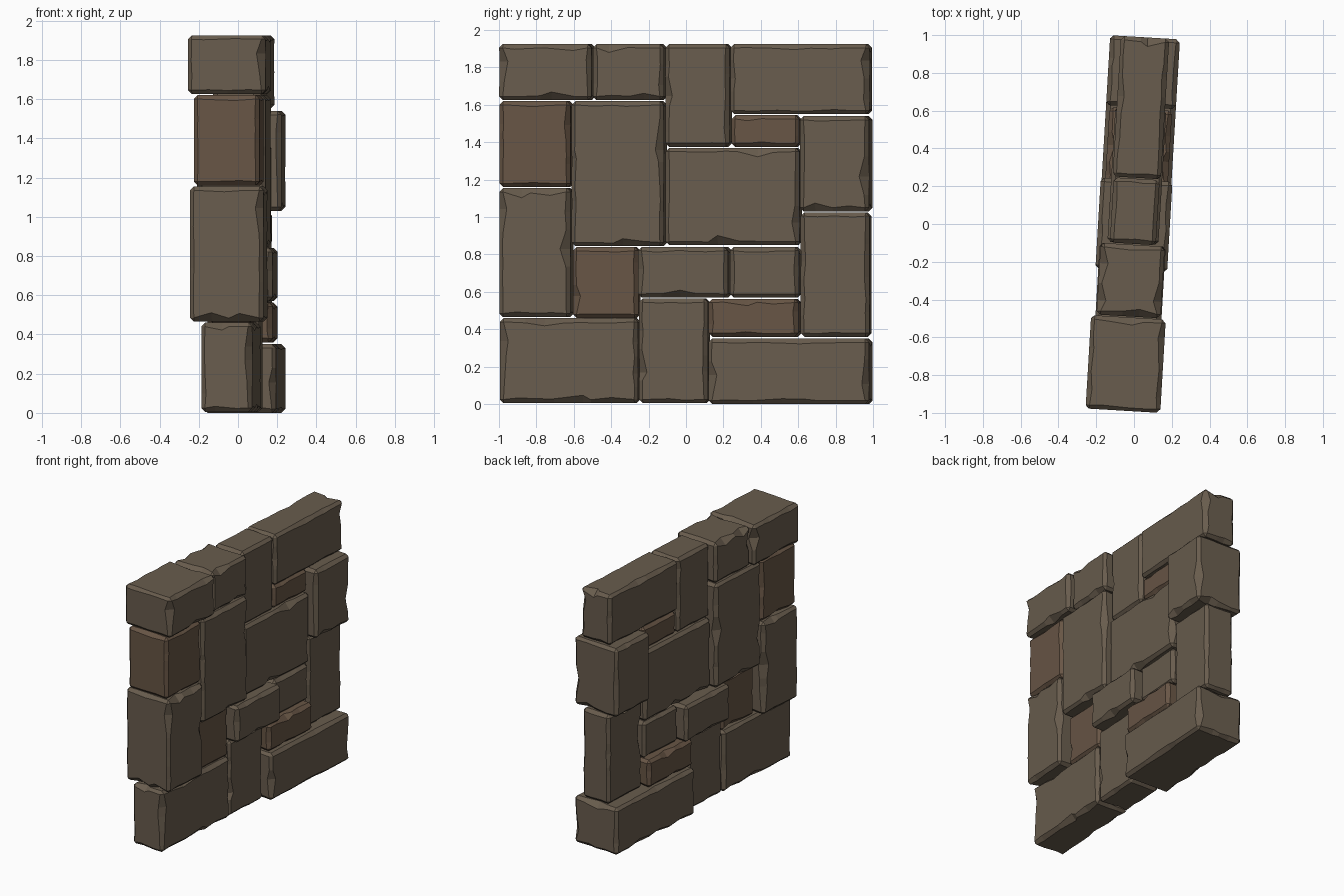
import bpy, random, math
from mathutils import Vector

if "Cube" in bpy.data.objects:
    bpy.data.objects.remove(bpy.data.objects["Cube"])

random.seed(11)
TURN = math.radians(-3.4)
BEVEL = 0.02


def material(name, rgb):
    m = bpy.data.materials.new(name)
    m.diffuse_color = (*rgb, 1)
    m.use_nodes = True
    m.node_tree.nodes["Principled BSDF"].inputs["Base Color"].default_value = m.diffuse_color
    return m


GREY = material("stone", (0.14, 0.108, 0.075))
BROWN = material("brown_stone", (0.138, 0.092, 0.06))


def chip():
    # mostly slight wear, now and then a deep notch
    return random.uniform(0.015, 0.032) if random.random() < 0.13 else random.uniform(-0.004, 0.009)


def stone(name, depth, y0, y1, z0, z1, mat=GREY):
    """Chamfered block whose chamfers are chipped; the six main faces stay flat."""
    half = (depth, (y1 - y0) / 2, (z1 - z0) / 2)
    mid = Vector((0, (y0 + y1) / 2, (z0 + z1) / 2))
    verts, faces, corner, lines = [], [], {}, {}

    def add(co):
        verts.append(Vector(co) + mid)
        return len(verts) - 1

    signs = [(a, b, c) for a in (-1, 1) for b in (-1, 1) for c in (-1, 1)]
    for s in signs:
        for f in range(3):
            corner[f, s] = add([s[i] * (half[i] - (0 if i == f else BEVEL)) for i in range(3)])
        faces.append([corner[f, s] for f in range(3)])

    # twelve chamfer strips, each bounded by one line on either main face
    for k in range(3):
        i, j = (k + 1) % 3, (k + 2) % 3
        for si in (-1, 1):
            for sj in (-1, 1):
                span = half[k] - BEVEL
                n = max(3, min(7, round(span * 2 / 0.09)))
                ts = [-1 + 2 * (q + random.uniform(-0.35, 0.35)) / n for q in range(1, n)]
                cuts = [chip() for _ in ts]
                pair = []
                for f, o, sf, so in ((i, j, si, sj), (j, i, sj, si)):
                    ends = []
                    for sk in (-1, 1):
                        s = [0, 0, 0]
                        s[k], s[f], s[o] = sk, sf, so
                        ends.append(corner[f, tuple(s)])
                    line = [ends[0]]
                    for t, c in zip(ts, cuts):
                        co = [0, 0, 0]
                        co[k], co[f] = t * span, sf * half[f]
                        co[o] = so * (half[o] - BEVEL - c * random.uniform(0.6, 1.2))
                        line.append(add(co))
                    line.append(ends[1])
                    lines[f, sf, o, so] = line
                    pair.append(line)
                a, b = pair
                for q in range(len(a) - 1):
                    quad = [a[q], a[q + 1], b[q + 1], b[q]]
                    faces.append(quad)

    # main faces close the four lines around them
    for f in range(3):
        p, q = (f + 1) % 3, (f + 2) % 3
        for s in (-1, 1):
            ring = (lines[f, s, q, -1][:-1] + lines[f, s, p, 1][:-1]
                    + lines[f, s, q, 1][:0:-1] + lines[f, s, p, -1][:0:-1])
            faces.append(ring)

    # turn every face outward
    for n, f in enumerate(faces):
        c = sum((verts[v] for v in f), Vector()) / len(f) - mid
        area = Vector()
        for q in range(len(f)):
            area += (verts[f[q]] - mid).cross(verts[f[(q + 1) % len(f)]] - mid)
        if area.dot(c) < 0:
            faces[n] = f[::-1]

    me = bpy.data.meshes.new(name)
    me.from_pydata(verts, [], faces)
    me.materials.append(mat)
    ob = bpy.data.objects.new(name, me)
    ob.rotation_euler.z = TURN
    bpy.context.collection.objects.link(ob)


# top course
stone("top_stone_1", 0.198, -0.99, -0.495, 1.625, 1.925)
stone("top_stone_2", 0.17, -0.49, -0.11, 1.625, 1.925)
stone("top_stone_3", 0.122, -0.105, 0.24, 1.375, 1.925)
stone("top_stone_4", 0.128, 0.245, 0.99, 1.55, 1.925)
# upper middle
stone("upper_brown_left", 0.168, -0.99, -0.61, 1.16, 1.62, BROWN)
stone("upper_tall", 0.175, -0.603, -0.11, 0.845, 1.62)
stone("centre_large", 0.135, -0.103, 0.615, 0.85, 1.37)
stone("upper_brown_small", 0.115, 0.25, 0.612, 1.375, 1.545, BROWN)
stone("upper_right", 0.185, 0.62, 0.99, 1.03, 1.54)
# lower middle
stone("lower_left", 0.187, -0.99, -0.61, 0.465, 1.155)
stone("lower_brown_left", 0.115, -0.6, -0.25, 0.46, 0.84, BROWN)
stone("lower_middle", 0.19, -0.247, 0.235, 0.57, 0.84)
stone("lower_small", 0.125, 0.242, 0.612, 0.57, 0.84)
stone("lower_brown_right", 0.166, 0.13, 0.61, 0.36, 0.563, BROWN)
stone("lower_right", 0.115, 0.62, 0.988, 0.36, 1.025)
# bottom course
stone("bottom_stone_1", 0.13, -0.99, -0.25, 0.005, 0.46)
stone("bottom_stone_2", 0.12, -0.245, 0.123, 0.005, 0.565)
stone("bottom_stone_3", 0.185, 0.13, 0.99, 0.0, 0.35)
